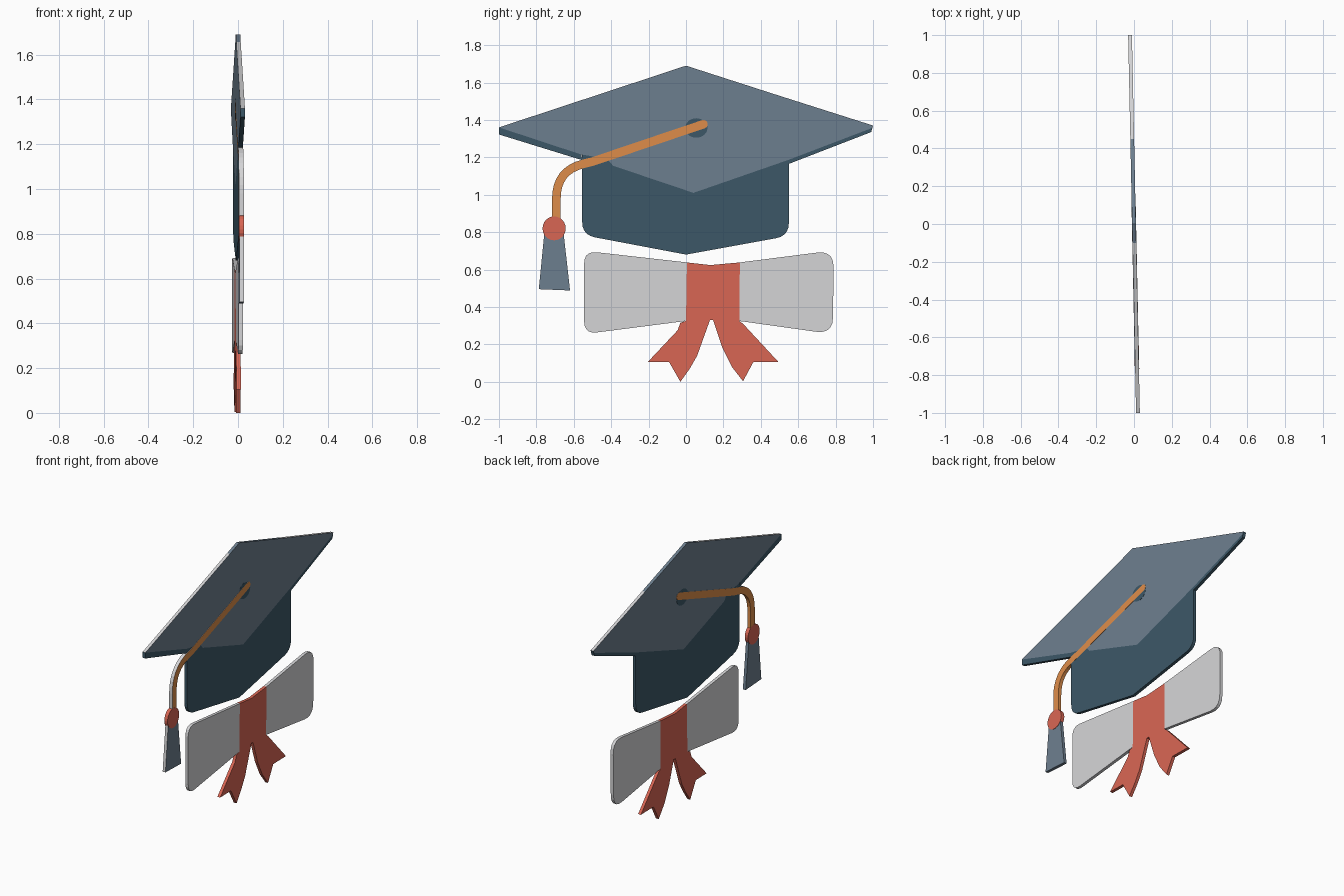
import bpy, bmesh, math
from mathutils import Vector

if "Cube" in bpy.data.objects:
    bpy.data.objects.remove(bpy.data.objects["Cube"])

SLOPE = -0.021      # the flat emblem is turned slightly about z
THICK = 0.02


def mat(name, r, g, b):
    m = bpy.data.materials.new(name)
    lin = [((c / 255 + 0.055) / 1.055) ** 2.4 for c in (r, g, b)]
    m.diffuse_color = (*lin, 1)
    m.use_nodes = True
    m.node_tree.nodes["Principled BSDF"].inputs["Base Color"].default_value = m.diffuse_color
    return m


SLATE = mat("slate", 109, 127, 143)
NAVY = mat("navy", 60, 88, 104)
ORANGE = mat("orange", 222, 141, 74)
RED = mat("red", 217, 102, 84)
PAPER = mat("pale_grey", 213, 213, 215)


def rounded(pts, steps=5):
    """Outline points (y, z) or (y, z, corner radius)."""
    out, n = [], len(pts)
    for i, p in enumerate(pts):
        c = Vector(p[:2])
        if len(p) == 2:
            out.append(c)
            continue
        a = c + (Vector(pts[i - 1][:2]) - c).normalized() * p[2]
        b = c + (Vector(pts[(i + 1) % n][:2]) - c).normalized() * p[2]
        for k in range(steps + 1):
            t = k / steps
            out.append(a * (1 - t) ** 2 + c * 2 * t * (1 - t) + b * t * t)
    return out


def plate(name, pts, material, extra=0.0, pale_rim=None):
    """Flat plate in the yz plane; pale_rim(normal, centre) picks pale edge faces."""
    h = THICK / 2 + extra
    bm = bmesh.new()
    rings = [[bm.verts.new((s * h + SLOPE * p[0], p[0], p[1])) for p in pts] for s in (-1, 1)]
    bm.faces.new(rings[0])
    bm.faces.new(rings[1])
    n = len(pts)
    for i in range(n):
        j = (i + 1) % n
        bm.faces.new((rings[0][i], rings[0][j], rings[1][j], rings[1][i]))
    bmesh.ops.recalc_face_normals(bm, faces=bm.faces)
    for f in bm.faces:
        if pale_rim and abs(f.normal.x) < 0.5 and pale_rim(f.normal, f.calc_center_median()):
            f.material_index = 1
    bmesh.ops.triangulate(bm, faces=[f for f in bm.faces if len(f.verts) > 4])
    me = bpy.data.meshes.new(name)
    bm.to_mesh(me)
    bm.free()
    me.materials.append(material)
    me.materials.append(PAPER)
    ob = bpy.data.objects.new(name, me)
    bpy.context.collection.objects.link(ob)
    return ob


def ellipse(cy, cz, ry, rz, n=24):
    return [Vector((cy + ry * math.cos(2 * math.pi * i / n),
                    cz + rz * math.sin(2 * math.pi * i / n))) for i in range(n)]


def ribbon_outline(path, w):
    """Constant-width outline around an open path, round at its start."""
    left, right = [], []
    for i, p in enumerate(path):
        d = (path[min(i + 1, len(path) - 1)] - path[max(i - 1, 0)]).normalized()
        nrm = Vector((-d.y, d.x)) * w / 2
        left.append(p + nrm)
        right.append(p - nrm)
    d = (path[0] - path[1]).normalized()
    s = Vector((-d.y, d.x))
    cap = [path[0] + (d * math.sin(a) - s * math.cos(a)) * -w / 2 * -1
           for a in [math.pi * k / 7 for k in range(1, 7)]]
    if (cap[0] - right[0]).length > (cap[0] - left[0]).length:
        cap.reverse()
    return left + right[::-1] + cap


def left_or_up(n, c):
    return n.y < -0.7 or n.z > 0.5


# mortarboard top, with its darker visible thickness along the lower edges
plate("board", rounded([(-1, 1.36), (-0.1, 1.657), (0, 1.69), (0.45, 1.545), (1, 1.37),
                        (0.99, 1.355), (0.55, 1.187), (0.04, 1.01), (-0.39, 1.155),
                        (-0.42, 1.19), (-0.56, 1.215)]), SLATE,
      pale_rim=lambda n, c: n.z > 0.3 and not -0.1 < c.y < 0.45)
plate("board_edge_left", rounded([(-1, 1.36), (-0.56, 1.215), (-0.555, 1.185), (-1, 1.322)]), NAVY)
plate("board_edge_right", rounded([(1, 1.37), (0.99, 1.335), (0.55, 1.165), (0.55, 1.187),
                                   (0.99, 1.355)]), NAVY)

# skull cap below the board
plate("cap", rounded([(-0.555, 1.215), (-0.42, 1.19), (-0.39, 1.155), (0.04, 1.01), (0.55, 1.187),
                      (0.55, 0.78, 0.07), (0, 0.68), (-0.555, 0.785, 0.07)]), NAVY)

# button and hanging tassel
plate("button", ellipse(0.055, 1.357, 0.06, 0.052), NAVY, 0.0006)
cord_path = rounded([(0.093, 1.377), (-0.50, 1.177), (-0.693, 1.13, 0.15), (-0.693, 0.86)], 8)
plate("tassel_cord", ribbon_outline(cord_path, 0.046), ORANGE, 0.0012, left_or_up)
plate("tassel_skirt", rounded([(-0.757, 0.80), (-0.655, 0.80), (-0.62, 0.488), (-0.787, 0.495)]),
      SLATE, 0, left_or_up)
plate("tassel_knot", ellipse(-0.705, 0.82, 0.062, 0.064), RED, 0.0018)

# rolled diploma, either side of the ribbon
plate("diploma_left", rounded([(0.005, 0.638), (-0.545, 0.70, 0.07), (-0.545, 0.255, 0.07),
                               (0.0, 0.325)]), PAPER)
plate("diploma_right", rounded([(0.288, 0.638), (0.79, 0.702, 0.09), (0.785, 0.255, 0.09),
                                (0.285, 0.325)]), PAPER)

# ribbon band with two forked tails
plate("ribbon", rounded([(0.005, 0.638), (0.13, 0.624), (0.288, 0.638), (0.285, 0.325),
                         (0.305, 0.31), (0.495, 0.105), (0.36, 0.105), (0.305, 0.003),
                         (0.245, 0.08), (0.195, 0.18), (0.145, 0.33), (0.128, 0.33),
                         (0.06, 0.14), (0.02, 0.07), (-0.03, 0.0), (-0.09, 0.105),
                         (-0.205, 0.105), (-0.045, 0.275), (-0.03, 0.315), (0.0, 0.325)]), RED)
